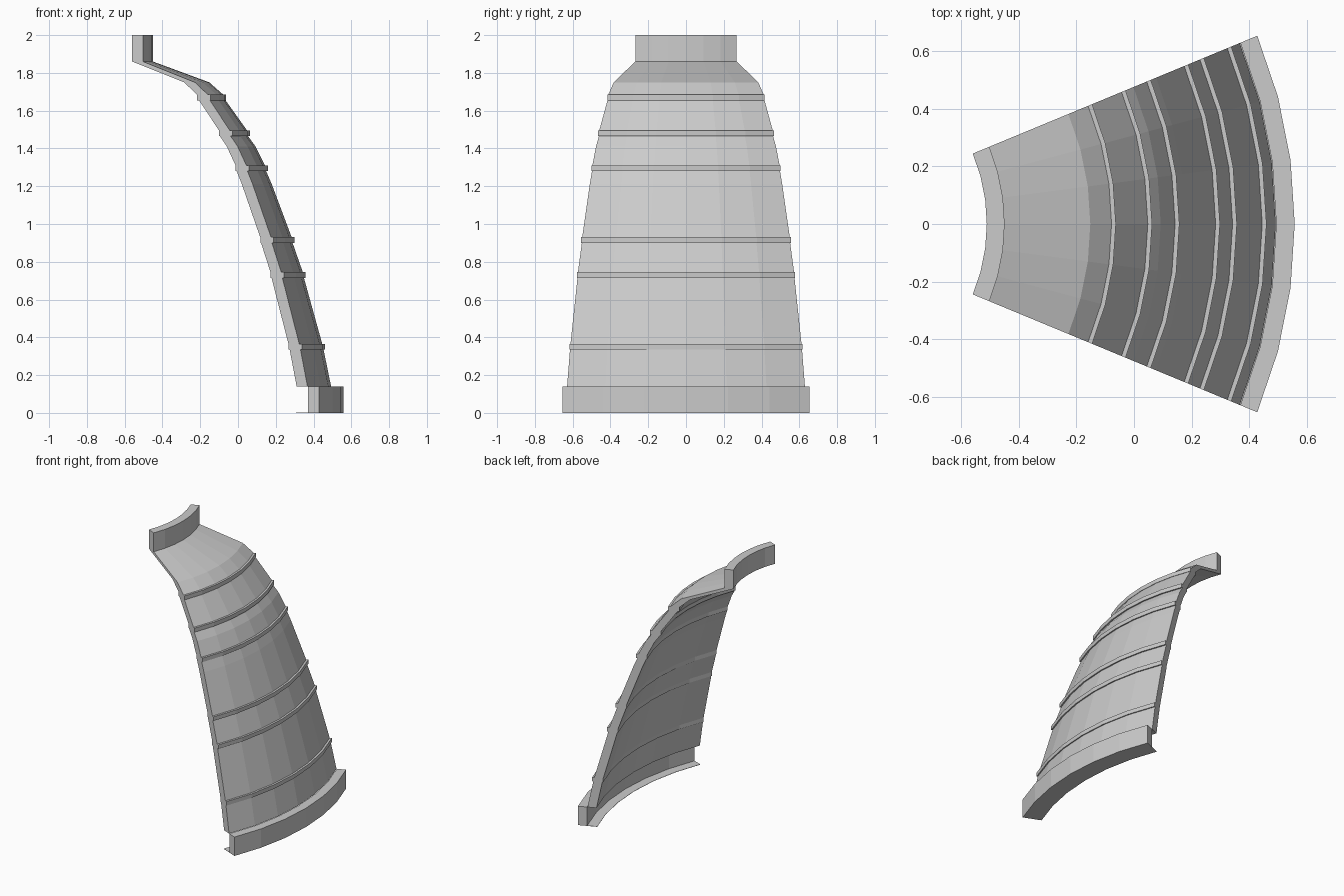
import bpy, bmesh, math

if "Cube" in bpy.data.objects:
    bpy.data.objects.remove(bpy.data.objects["Cube"])

AXIS_X = -1.152            # vertical axis of revolution
SWEEP = math.radians(45)   # one eighth of a full ring
SEGS = 6
THICK = 0.062


def sweep(name, outer, inner):
    """Sweep a wall section (paired outer/inner (radius, z) points) round the axis."""
    bm = bmesh.new()
    loop = outer + inner[::-1]
    n, m = len(loop), len(outer)
    rings = []
    for s in range(SEGS + 1):
        a = -SWEEP / 2 + SWEEP * s / SEGS
        rings.append([bm.verts.new((AXIS_X + r * math.cos(a), r * math.sin(a), z))
                      for r, z in loop])
    for r0, r1 in zip(rings, rings[1:]):
        for i in range(n):
            j = (i + 1) % n
            bm.faces.new((r0[i], r1[i], r1[j], r0[j]))
    # end caps, skipping the flat rib steps
    for ring in (rings[0], rings[-1]):
        for i in range(m - 1):
            if abs(outer[i][1] - outer[i + 1][1]) > 1e-5:
                bm.faces.new((ring[i], ring[i + 1], ring[n - 2 - i], ring[n - 1 - i]))
    bmesh.ops.recalc_face_normals(bm, faces=bm.faces)
    me = bpy.data.meshes.new(name)
    bm.to_mesh(me)
    bm.free()
    ob = bpy.data.objects.new(name, me)
    bpy.context.collection.objects.link(ob)
    return ob


# curved wall: plain points (x, z) and ribs (x at top, x at bottom, top z)
steps = [(-0.45, 1.86), (-0.152, 1.75), (-0.078, -0.066, 1.685),
         (0.048, 0.053, 1.495), (0.093, 1.41), (0.143, 0.149, 1.31),
         (0.178, 1.213), (0.284, 0.289, 0.93), (0.343, 0.349, 0.745),
         (0.446, 0.453, 0.365), (0.493, 0.14)]
outer, inner = [], []
for s in steps:
    if len(s) == 2:
        pairs = [(s[0], s[0] - THICK, s[1])]
    else:
        top, bottom, z = s
        rib, back, low = top + 0.015, top - 0.058, z - 0.03
        pairs = [(top, top - THICK, z), (rib, back - 0.003, z),
                 (rib, back - 0.003, low), (bottom, bottom - THICK, low)]
    for xo, xi, z in pairs:
        outer.append((xo - AXIS_X, z))
        inner.append((xi - AXIS_X, z))
sweep("ribbed_wall", outer, inner)

# upright collar at the top and band at the base
sweep("top_collar", [(0.702, 2.0), (0.702, 1.86)], [(0.64, 2.0), (0.64, 1.86)])
sweep("base_band", [(1.711, 0.14), (1.711, 0.0)], [(1.647, 0.14), (1.647, 0.0)])
# thin inward lip under the wall
sweep("base_lip", [(1.647, 0.002), (1.647, 0.0)], [(1.578, 0.002), (1.578, 0.0)])
